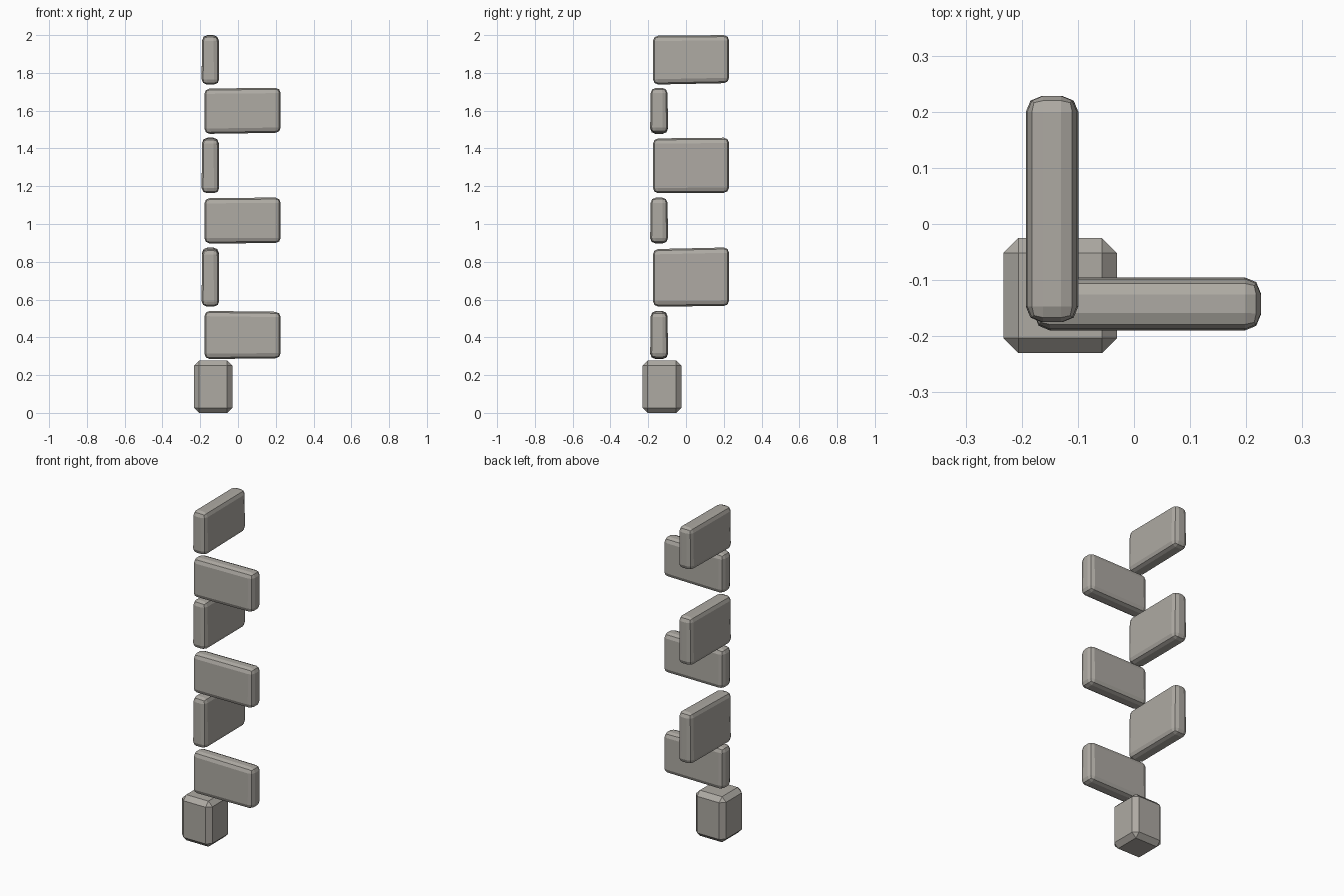
import bpy, bmesh

if "Cube" in bpy.data.objects:
    bpy.data.objects.remove(bpy.data.objects["Cube"])

stone = bpy.data.materials.new("warm_grey_stone")
stone.diffuse_color = (0.42, 0.40, 0.365, 1)
stone.use_nodes = True
stone.node_tree.nodes["Principled BSDF"].inputs["Base Color"].default_value = stone.diffuse_color


def block(name, lo, hi, bevel, segments, axis=0, top_slope=0.0, bottom_slope=0.0, pinch=0.0):
    """Bevelled box between two corners; slopes drop or lift the far end slightly."""
    bm = bmesh.new()
    bmesh.ops.create_cube(bm, size=1)
    mid = [(a + b) / 2 for a, b in zip(lo, hi)]
    for v in bm.verts:
        far, top = v.co[axis] > 0, v.co.z > 0
        v.co = [m + c * (b - a) for m, c, a, b in zip(mid, v.co, lo, hi)]
        if top and top_slope:
            v.co.z += min(0, top_slope) if far else min(0, -top_slope)
        if not top and far:
            v.co.z += bottom_slope
        # one end of each slab is a touch thinner at the top
        if top:
            w = 1 - axis
            v.co[w] -= pinch * (1 if v.co[w] > mid[w] else -1)
    bmesh.ops.bevel(bm, geom=bm.edges[:], offset=bevel, offset_type='OFFSET',
                    segments=segments, profile=0.5, affect='EDGES')
    bmesh.ops.recalc_face_normals(bm, faces=bm.faces[:])
    mesh = bpy.data.meshes.new(name)
    bm.to_mesh(mesh)
    bm.free()
    mesh.materials.append(stone)
    bpy.context.collection.objects.link(bpy.data.objects.new(name, mesh))


# Chamfered footing block
block("base_block", (-0.233, -0.23, 0), (-0.03, -0.025, 0.277), 0.027, 1)

# Quoin slabs running sideways: bottom, top, top slope, bottom slope
for i, (z0, z1, ts, bs) in enumerate([(0.285, 0.54, -0.005, 0.004),
                                      (0.897, 1.14, 0.003, 0.002),
                                      (1.477, 1.721, 0.004, 0.006)]):
    block(f"side_slab_{i + 1}", (-0.178, -0.19, z0), (0.226, -0.095, z1),
          0.028, 2, 0, ts, bs, 0.003)

# Quoin slabs running front to back
for i, (z0, z1, ts, bs) in enumerate([(0.563, 0.876, 0.009, 0.003),
                                      (1.163, 1.457, 0.004, 0.002),
                                      (1.738, 2.0, 0.003, 0.008)]):
    block(f"depth_slab_{i + 1}", (-0.193, -0.175, z0), (-0.099, 0.228, z1),
          0.028, 2, 1, ts, bs, 0.003)
